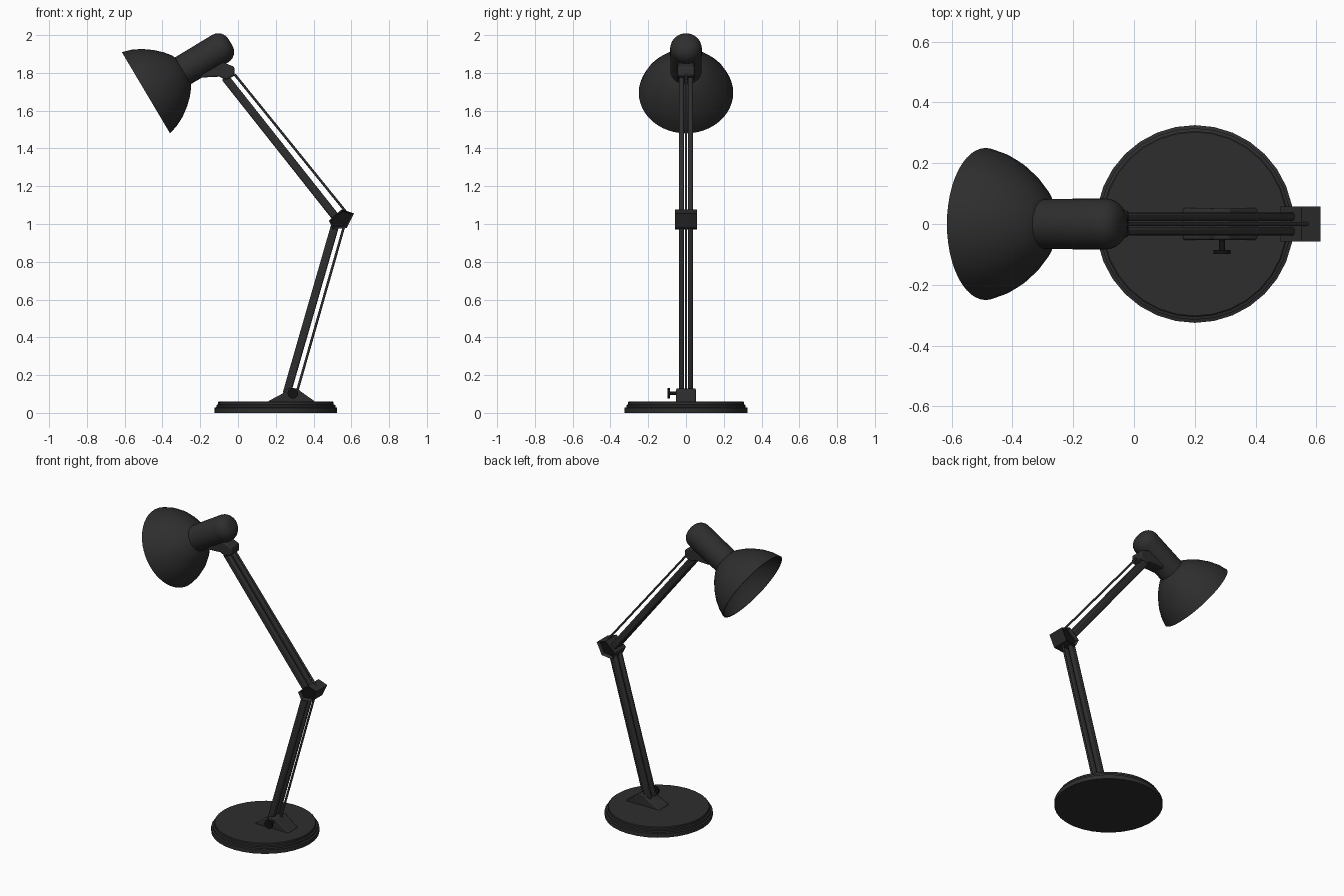
import bpy, bmesh, math
from mathutils import Vector

cube = bpy.data.objects.get("Cube")
if cube:
    bpy.data.objects.remove(cube, do_unlink=True)


def material(name, value):
    m = bpy.data.materials.new(name)
    m.use_nodes = True
    colour = (value, value, value, 1)
    m.diffuse_color = colour
    m.node_tree.nodes["Principled BSDF"].inputs["Base Color"].default_value = colour
    return m


charcoal = material("charcoal", 0.027)
black = material("black", 0.006)


def finish(name, bm, mat, loc=(0, 0, 0), tilt=0.0, bevel=0.0):
    """Turn a bmesh into a shaded object; tilt turns +z towards +x."""
    bmesh.ops.recalc_face_normals(bm, faces=bm.faces)
    mesh = bpy.data.meshes.new(name)
    bm.to_mesh(mesh)
    bm.free()
    mesh.materials.append(mat)
    ob = bpy.data.objects.new(name, mesh)
    bpy.context.collection.objects.link(ob)
    ob.location = loc
    ob.rotation_euler = (0, tilt, 0)
    if bevel:
        mod = ob.modifiers.new("Bevel", "BEVEL")
        mod.width = bevel
        mod.segments = 2
    bpy.ops.object.select_all(action="DESELECT")
    ob.select_set(True)
    bpy.context.view_layer.objects.active = ob
    bpy.ops.object.shade_smooth_by_angle(angle=math.radians(35))
    return ob


def lathe(name, profile, mat, loc, tilt=0.0, sides=32):
    """Spin (radius, height) points around the local z axis."""
    bm = bmesh.new()
    verts = [bm.verts.new((r, 0, z)) for r, z in profile]
    edges = [bm.edges.new(pair) for pair in zip(verts, verts[1:])]
    bmesh.ops.spin(bm, geom=verts + edges, cent=(0, 0, 0), axis=(0, 0, 1),
                   angle=math.tau, steps=sides)
    bmesh.ops.remove_doubles(bm, verts=bm.verts, dist=0.0001)
    return finish(name, bm, mat, loc, tilt)


def prism(points, half_width):
    """Extrude an (x, z) outline across y."""
    bm = bmesh.new()
    face = bm.faces.new([bm.verts.new((x, -half_width, z)) for x, z in points])
    out = bmesh.ops.extrude_face_region(bm, geom=[face])
    moved = [v for v in out["geom"] if isinstance(v, bmesh.types.BMVert)]
    bmesh.ops.translate(bm, verts=moved, vec=(0, 2 * half_width, 0))
    bmesh.ops.recalc_face_normals(bm, faces=bm.faces)
    return bm


def strut(name, start, end, y, depth, width, round_rod=False):
    """A bar or rod between two (x, z) points."""
    a, b = Vector((start[0], y, start[1])), Vector((end[0], y, end[1]))
    d = b - a
    bm = bmesh.new()
    if round_rod:
        bmesh.ops.create_cone(bm, cap_ends=True, segments=12, radius1=depth / 2,
                              radius2=depth / 2, depth=d.length)
    else:
        bmesh.ops.create_cube(bm, size=1)
        bmesh.ops.scale(bm, verts=bm.verts, vec=(depth, width, d.length))
    return finish(name, bm, charcoal, (a + b) / 2, math.atan2(d.x, d.z),
                  0 if round_rod else 0.009)


# Stepped round base
lathe("base", [(0, 0), (0.325, 0), (0.325, 0.027), (0.315, 0.03), (0.315, 0.042),
               (0.306, 0.045), (0.306, 0.057), (0.302, 0.06), (0, 0.06)],
      charcoal, (0.2, 0, 0))

# Sloped foot bracket
foot = [(0.16, 0.05), (0.16, 0.062), (0.25, 0.11), (0.262, 0.13), (0.315, 0.13),
        (0.33, 0.115), (0.405, 0.062), (0.405, 0.05)]
finish("foot_bracket", prism(foot, 0.052), charcoal, bevel=0.008)

# Clamp knob on the front of the foot
knob = lathe("clamp_knob", [(0, 0), (0.01, 0), (0.01, 0.04), (0.028, 0.04),
                            (0.028, 0.052), (0, 0.052)],
             black, (0.29, -0.046, 0.104), sides=16)
knob.rotation_euler = (math.pi / 2, 0, 0)

# Two arms: a pair of bars and one thin rod each
arms = {
    "lower": ((0.257, 0.1), (0.522, 1.02), (0.309, 0.1), (0.565, 1.0)),
    "upper": ((0.53, 1.02), (-0.07, 1.778), (0.575, 1.06), (-0.018, 1.792)),
}
for label, (bar_a, bar_b, rod_a, rod_b) in arms.items():
    for side, y in (("left", 0.024), ("right", -0.024)):
        strut(label + "_bar_" + side, bar_a, bar_b, y, 0.043, 0.028)
    strut(label + "_rod", rod_a, rod_b, 0, 0.013, 0.013, round_rod=True)

# Elbow bracket with recessed dark sides
elbow = [(0.481, 1.017), (0.55, 1.078), (0.614, 1.056), (0.577, 0.98), (0.503, 0.972)]
bm = prism(elbow, 0.058)
for face in [f for f in bm.faces if abs(f.normal.y) > 0.9]:
    bmesh.ops.inset_region(bm, faces=[face], thickness=0.012)
    face.material_index = 1
    direction = -face.normal.copy()
    bmesh.ops.translate(bm, verts=face.verts, vec=direction * 0.018)
ob = finish("elbow_bracket", bm, charcoal)
ob.data.materials.append(black)

# Head bracket below the neck
head = [(-0.2, 1.775), (-0.17, 1.84), (-0.1, 1.865), (-0.02, 1.832), (-0.018, 1.785),
        (-0.065, 1.763), (-0.1, 1.78)]
finish("head_bracket", prism(head, 0.044), charcoal, bevel=0.008)

# Shade and neck share one tilted axis
centre, tilt = (-0.4875, 0, 1.695), math.radians(59.3)
outer = [(0.25, 0), (0.235, 0.05), (0.21, 0.1), (0.174, 0.15), (0.136, 0.19),
         (0.1, 0.219), (0.06, 0.238), (0, 0.245)]
inner = [(r * 0.97, max(z - 0.006, 0)) for r, z in reversed(outer)]
lathe("shade", outer[::-1] + inner[::-1], charcoal, centre, tilt, 48)

fillet = [(0.02 + 0.064 * math.cos(a), 0.457 + 0.064 * math.sin(a))
          for a in (math.radians(15 * i) for i in range(7))]
lathe("neck", [(0, 0.2), (0.082, 0.2)] + fillet + [(0, 0.521)], charcoal, centre, tilt)
